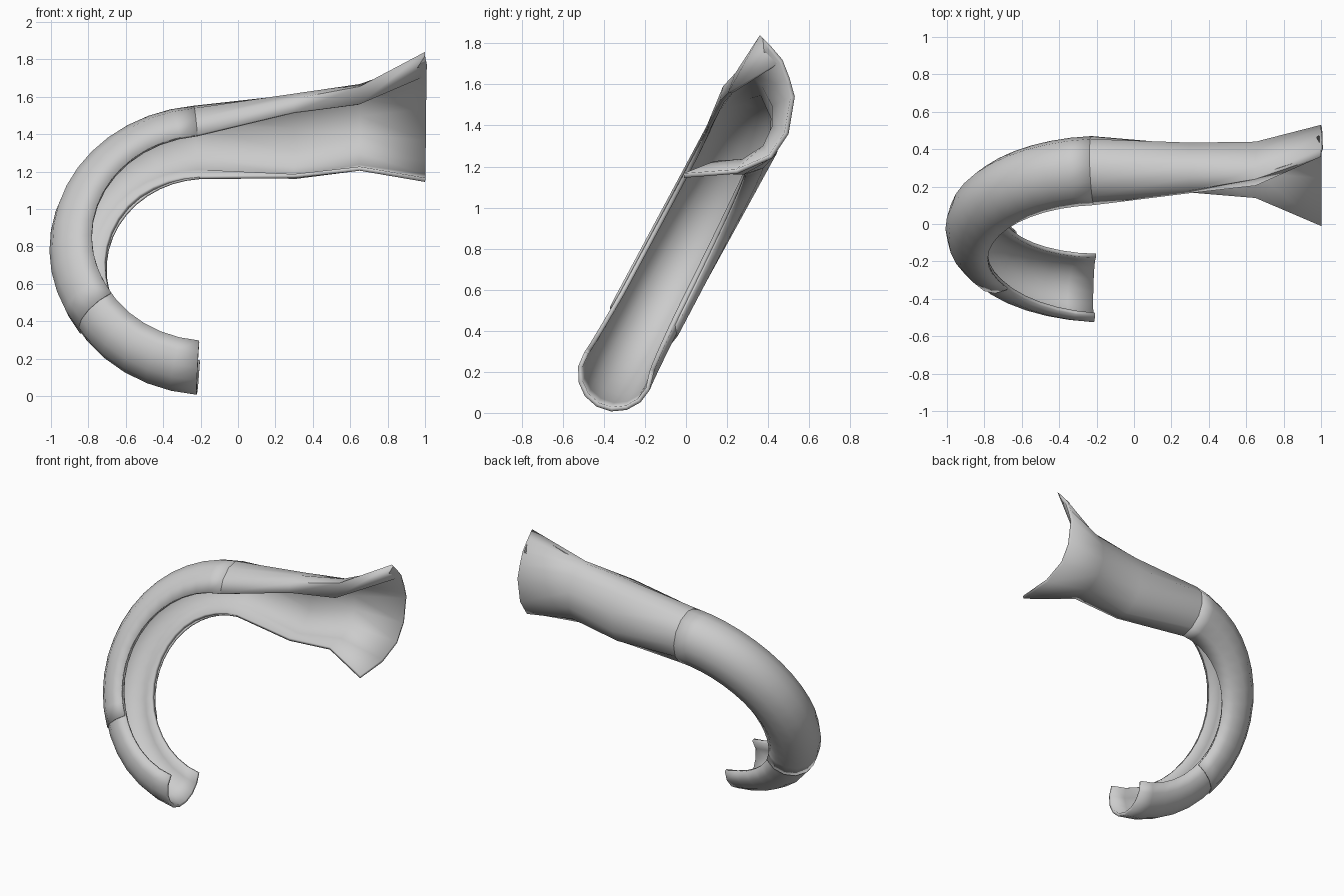
import bpy
from math import sin, cos, radians
from mathutils import Vector

if "Cube" in bpy.data.objects:
    bpy.data.objects.remove(bpy.data.objects["Cube"])

# Tilted hook plane: circle centre, in-plane "up" axis, front-facing normal
CENTRE = Vector((-0.163, -0.03, 0.775))
AX = Vector((1, 0, 0))
UP = Vector((0, 0.473, 0.881))
NORMAL = Vector((0, -0.881, 0.473))
BEND = 0.66
SIDES = 10


def arc_section(phi, radius, front, back, bend=BEND, tall=1.0):
    """Open channel section at angle phi of the hook, front rim to back rim."""
    out = AX * cos(radians(phi)) + UP * sin(radians(phi))
    mid = CENTRE + out * bend
    pts = []
    for i in range(SIDES):
        t = radians(front + (back - front) * i / (SIDES - 1))
        pts.append(mid + (out * cos(t) * tall + NORMAL * sin(t)) * radius)
    return pts


def lerp(a, b, t):
    return a + (b - a) * t


def loft(name, sections, thickness=0.02):
    """Skin open sections into a smooth sheet with a little wall thickness."""
    verts = [p for s in sections for p in s]
    n = SIDES
    faces = [(r * n + i, r * n + i + 1, (r + 1) * n + i + 1, (r + 1) * n + i)
             for r in range(len(sections) - 1) for i in range(n - 1)]
    mesh = bpy.data.meshes.new(name)
    mesh.from_pydata(verts, [], faces)
    # Make the faces point away from the channel's axis
    mid = sum(sections[0], Vector()) / n
    f = mesh.polygons[n // 2]
    if f.normal.dot(f.center - mid) < 0:
        mesh.flip_normals()
    obj = bpy.data.objects.new(name, mesh)
    bpy.context.collection.objects.link(obj)
    solid = obj.modifiers.new("wall", 'SOLIDIFY')
    solid.thickness = thickness
    solid.offset = -1
    bpy.ops.object.select_all(action='DESELECT')
    obj.select_set(True)
    bpy.context.view_layer.objects.active = obj
    bpy.ops.object.shade_smooth_by_angle(angle=radians(50))
    return obj


# Upper run: straight stretch ending in a flared mouth, sections in (y, z);
# the first point of each is the rolled front lip
run = [
    (0.30, [(.165, 1.52), (.18, 1.59), (.25, 1.617), (.32, 1.612), (.38, 1.56),
            (.435, 1.44), (.425, 1.30), (.37, 1.21), (.28, 1.16), (.17, 1.165)]),
    (0.65, [(.205, 1.56), (.24, 1.655), (.29, 1.668), (.34, 1.65), (.39, 1.60),
            (.44, 1.50), (.44, 1.39), (.39, 1.285), (.28, 1.215), (.14, 1.205)]),
    (1.00, [(.455, 1.71), (.36, 1.84), (.41, 1.79), (.47, 1.72), (.505, 1.63),
            (.53, 1.54), (.50, 1.36), (.42, 1.24), (.25, 1.165), (-.01, 1.145)]),
]

# Main channel: hook from the low end round to the top, then the run
hook = []
for k in range(19):
    t = k / 18
    phi = lerp(266, 95, t)
    low = max(0, 1 - t * 3)            # slightly wider at the low end
    top = max(0, t * 4 - 3)            # and blending into the sleeve at the top
    hook.append(arc_section(phi, 0.172 + 0.013 * low + 0.013 * top,
                            lerp(97, 104, min(1, t * 3)), lerp(-117, -148, t),
                            BEND + 0.005 * low + 0.002 * top, 1 + 0.09 * top))
loft("channel", hook + [[Vector((x, y, z)) for y, z in p] for x, p in run], 0.022)

# Outer sleeve hugging the middle of the hook, flush at the top
loft("hook_sleeve", [arc_section(lerp(214, 95, k / 14), lerp(0.182, 0.185, k / 14),
                                 lerp(101, 104, k / 14), lerp(-122, -148, k / 14),
                                 lerp(BEND - 0.004, BEND + 0.002, k / 14),
                                 lerp(1.0, 1.09, k / 14))
                     for k in range(15)], 0.012)
